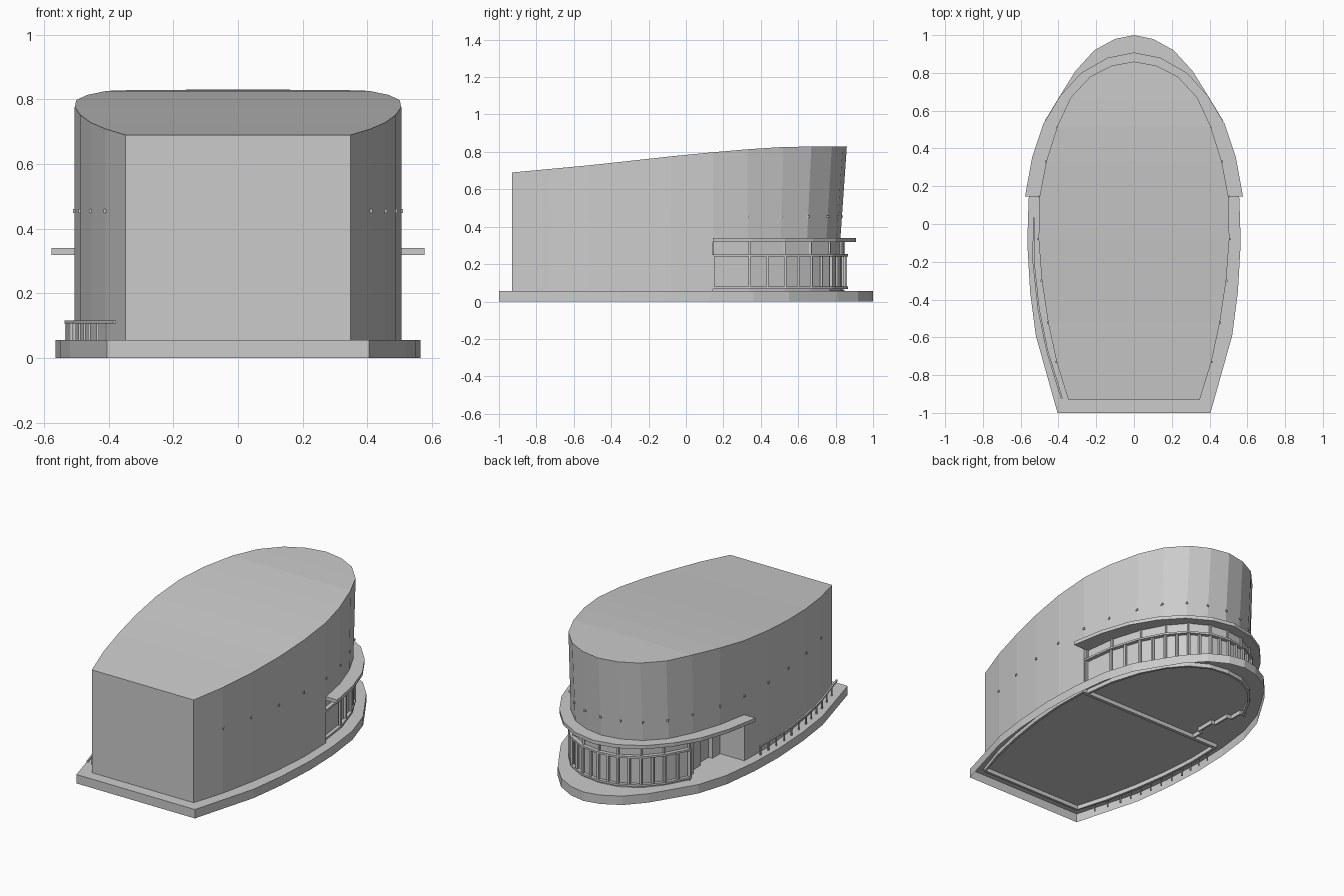
import bpy, bmesh
from mathutils import Vector

if "Cube" in bpy.data.objects:
    bpy.data.objects.remove(bpy.data.objects["Cube"])


def finish(name, bm):
    bmesh.ops.remove_doubles(bm, verts=bm.verts, dist=1e-5)
    bmesh.ops.recalc_face_normals(bm, faces=bm.faces)
    me = bpy.data.meshes.new(name)
    bm.to_mesh(me)
    bm.free()
    ob = bpy.data.objects.new(name, me)
    bpy.context.collection.objects.link(ob)
    return ob


def mirrored(half):
    """Right-hand half outline (front to rear tip) -> full outline."""
    return half + [(-x, y) for x, y in reversed(half) if x > 0]


def prism(name, pts, z0, z1, bottom=True):
    bm = bmesh.new()
    lo = [bm.verts.new((x, y, z0)) for x, y in pts]
    hi = [bm.verts.new((x, y, z1)) for x, y in pts]
    for i in range(len(pts)):
        bm.faces.new((lo[i - 1], lo[i], hi[i], hi[i - 1]))
    bm.faces.new(hi)
    if bottom:
        bm.faces.new(lo[::-1])
    return finish(name, bm)


def offset(path, d):
    out = []
    for i, p in enumerate(path):
        a = Vector(path[max(i - 1, 0)])
        b = Vector(path[min(i + 1, len(path) - 1)])
        t = (b - a).normalized()
        out.append((p[0] + t.y * d, p[1] - t.x * d))
    return out


def ribbon(name, path, width, z0, z1):
    """Thin upright wall or rail following an open plan path."""
    return prism(name, offset(path, width / 2) + offset(path, -width / 2)[::-1], z0, z1)


def split(path, n):
    out = []
    for a, b in zip(path, path[1:]):
        out += [tuple(Vector(a).lerp(Vector(b), k / n)) for k in range(n)]
    return out + [path[-1]]


def posts(name, pts, size, z0, z1):
    bm = bmesh.new()
    for x, y in pts:
        vs = bmesh.ops.create_cube(bm, size=1)["verts"]
        bmesh.ops.scale(bm, verts=vs, vec=(size, size, z1 - z0))
        bmesh.ops.translate(bm, verts=vs, vec=(x, y, (z0 + z1) / 2))
    return finish(name, bm)


# Plinth: a deck with a skirt, open underneath
prism("plinth", mirrored([(.405, -1), (.52, -.59), (.55, -.36), (.565, -.1), (.558, .13),
      (.53, .36), (.47, .55), (.385, .69), (.31, .81), (.21, .92), (.1, .98), (0, 1)]),
      0, .055, bottom=False)

# Main hall: front part to the deck and raised, outward-leaning rear part
wall = [(.348, -.93), (.41, -.73), (.455, -.52), (.488, -.3), (.505, -.08), (.5, .145),
        (.465, .33), (.405, .52), (.335, .67), (.232, .78), (.12, .838), (0, .86)]
profile = [(-.93, .69), (-.5, .73), (0, .785), (.3, .812), (.5, .826), (.7, .829), (.86, .83)]


def roof_z(y):
    for (a, za), (b, zb) in zip(profile, profile[1:]):
        if y <= b:
            return za + (zb - za) * (y - a) / (b - a)
    return profile[-1][1]


def lean(y):
    return .035 * max(0, (y - .33) / .53)


bm = bmesh.new()
for rows, z0 in ((wall[:6], .055), (wall[5:], .33)):
    rings = []
    for x, y in rows:
        z, yb = roof_z(y), y - lean(y)
        rings.append([bm.verts.new(c) for c in
                      ((-x, yb, z0), (-x, y, z), (x, y, z), (x, yb, z0))])
    for a, b in zip(rings, rings[1:]):
        for k in range(3):
            bm.faces.new((a[k], a[k + 1], b[k + 1], b[k]))
    if z0 < .1:
        bm.faces.new(rings[0])
finish("main_hall", bm)

# Canopy over the glazed rear
prism("canopy", mirrored([(.577, .145), (.54, .35), (.48, .53), (.39, .68), (.28, .80),
      (.14, .88), (0, .908)]), .318, .34)

# Curved glazing with sill, rails and mullions
half = [(.485, .145), (.46, .34), (.4, .53), (.325, .67), (.235, .775), (.12, .838), (0, .855)]
glaze = mirrored(half)[:-2]
inner = offset(glaze, -.015)
ribbon("glass_lower", inner, .004, .055, .25)
ribbon("glass_upper", inner, .004, .25, .32)
ribbon("bottom_rail", glaze, .02, .068, .08)
ribbon("top_rail", glaze, .024, .242, .254)
posts("mullions", [glaze[0]] + split(glaze[1:], 2), .014, .068, .25)
posts("upper_mullions", offset(inner, .005), .012, .25, .32)

# Stepped entrance recess on the left, and the wall across the hall
entrance = [(-.33, .145), (-.33, .22), (-.305, .22), (-.305, .34), (-.33, .34),
            (-.33, .45), (-.36, .45), (-.36, .53), (-.4, .53)]
ribbon("entrance_wall", entrance, .01, .03, .32)
ribbon("cross_wall", [(-.5, .135), (.5, .135)], .02, .03, .33)

# Wall footings showing below the deck
ring = mirrored(wall[:6])
ribbon("hall_footing", ring[6:] + ring[:6], .015, .03, .055)
ribbon("front_footing", [(-.348, -.93), (.348, -.93)], .015, .03, .055)
ribbon("glazing_footing", inner, .015, .03, .062)

# Handrail along the left edge, posts running down through the deck
rail = [(-.53, .03), (-.532, -.2), (-.505, -.45), (-.46, -.67), (-.382, -.925)]
ribbon("handrail", rail, .01, .106, .116)
posts("handrail_posts", split(rail, 3)[:-1], .007, .005, .11)

# Small wall lamps at the facet joints
lamps = [(x, y - lean(y) * .75) for x, y in wall[1:]]
posts("wall_lamps", mirrored(lamps), .012, .449, .461)
